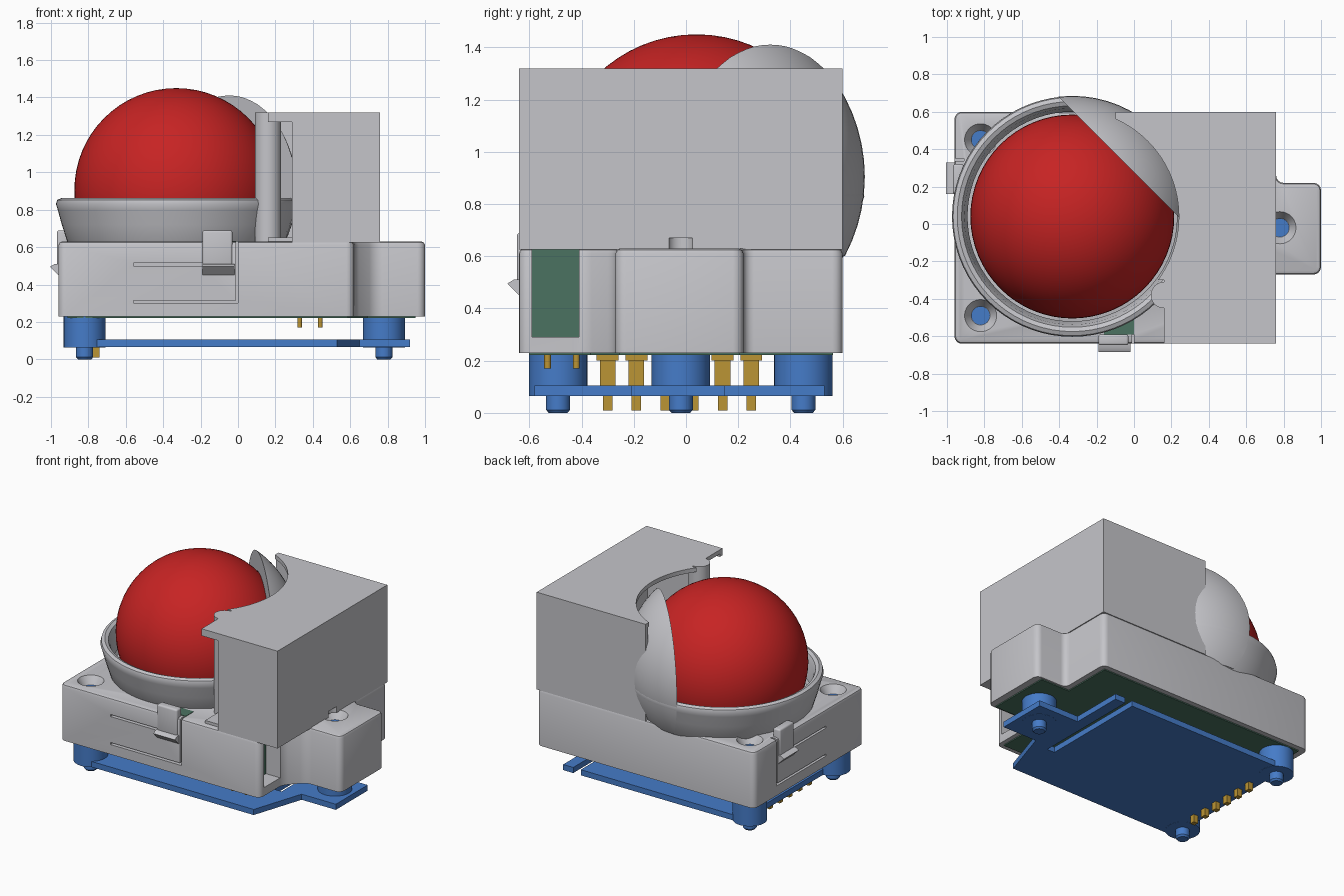
import bpy, bmesh, math
from mathutils import Vector, Matrix

cube = bpy.data.objects.get("Cube")
if cube:
    bpy.data.objects.remove(cube, do_unlink=True)


def material(name, rgb):
    m = bpy.data.materials.new(name)
    m.use_nodes = True
    m.diffuse_color = (*rgb, 1)
    m.node_tree.nodes["Principled BSDF"].inputs["Base Color"].default_value = (*rgb, 1)
    return m


GREY = material("light grey plastic", (0.56, 0.56, 0.59))
RED = material("red ball", (0.57, 0.017, 0.017))
BLUE = material("blue board", (0.06, 0.2, 0.58))
GREEN = material("dark green board", (0.07, 0.17, 0.12))
GOLD = material("gold pin", (0.5, 0.3, 0.035))
parts = []


def finish(bm, name, mat):
    bmesh.ops.recalc_face_normals(bm, faces=bm.faces)
    mesh = bpy.data.meshes.new(name)
    bm.to_mesh(mesh)
    bm.free()
    ob = bpy.data.objects.new(name, mesh)
    bpy.context.collection.objects.link(ob)
    mesh.materials.append(mat)
    parts.append(ob)
    return ob


def box(name, mat, x, y, z, bevel=0):
    bm = bmesh.new()
    bmesh.ops.create_cube(bm, size=1)
    for v in bm.verts:
        for i, (lo, hi) in enumerate((x, y, z)):
            v.co[i] = lo if v.co[i] < 0 else hi
    if bevel:
        bmesh.ops.bevel(bm, geom=bm.edges[:], offset=bevel, segments=3, affect='EDGES', profile=0.5)
    return finish(bm, name, mat)


def cylinder(name, mat, x, y, z, r, top=None, sides=40):
    bm = bmesh.new()
    bmesh.ops.create_cone(bm, cap_ends=True, segments=sides, radius1=r,
                          radius2=r if top is None else top, depth=z[1] - z[0],
                          matrix=Matrix.Translation((x, y, sum(z) / 2)))
    return finish(bm, name, mat)


def prism(name, mat, outline, z, corner=0, chamfer=0):
    bm = bmesh.new()
    face = bm.faces.new([bm.verts.new((x, y, z[0])) for x, y in outline])
    new = bmesh.ops.extrude_face_region(bm, geom=[face])["geom"]
    for v in new:
        if isinstance(v, bmesh.types.BMVert):
            v.co.z = z[1]
    if corner:
        upright = [e for e in bm.edges if abs(e.verts[0].co.z - e.verts[1].co.z) > 0.01]
        bmesh.ops.bevel(bm, geom=upright, offset=corner, segments=4, affect='EDGES', profile=0.5)
    if chamfer:
        rim = [e for e in bm.edges if all(v.co.z > z[1] - 0.001 for v in e.verts)]
        bmesh.ops.bevel(bm, geom=rim, offset=chamfer, segments=2, affect='EDGES', profile=0.5)
    return finish(bm, name, mat)


def cut(target, cutter):
    mod = target.modifiers.new("cut", 'BOOLEAN')
    mod.operation, mod.solver, mod.object = 'DIFFERENCE', 'EXACT', cutter
    bpy.context.view_layer.objects.active = target
    bpy.ops.object.modifier_apply(modifier=mod.name)
    parts.remove(cutter)
    bpy.data.objects.remove(cutter, do_unlink=True)


CX, CY, CZ = -0.33, 0.04, 0.905
mounts = [(-0.82, -0.49), (-0.82, 0.45), (0.78, -0.02)]

# Base housing with side lug and slanted notch
outline = [(-0.96, -0.64), (0.62, -0.64), (0.62, -0.39), (0.73, -0.27), (1, -0.27),
           (1, 0.22), (0.76, 0.22), (0.76, 0.6), (-0.96, 0.6)]
base = prism("base_housing", GREY, outline, (0.23, 0.63), 0.04, 0.02)
cut(base, box("cavity", GREY, (0.5, 0.8), (-0.59, -0.41), (0.29, 0.7)))
for x, y in mounts:
    cut(base, cylinder("countersink", GREY, x, y, (0.57, 0.632), 0.05, 0.087))
box("side_board", GREEN, (0.5, 0.508), (-0.59, -0.41), (0.29, 0.625))
prism("underside_board", GREEN, [(x * 0.95, y * 0.94) for x, y in outline], (0.222, 0.235))
box("top_board_patch", GREEN, (-0.16, 0), (-0.59, -0.5), (0.626, 0.633))


# Snap clips and the slots that free their arms, on the front and the far side
def place(side, s, out):
    return (-(out + 0.32), s + 0.35) if side else (s, -out)


def span(side, s, out):
    a, b = place(side, s[0], out[0]), place(side, s[1], out[1])
    return [tuple(sorted(p)) for p in zip(a, b)]


for side, name in enumerate(("front", "right")):
    for s, z in (((-0.56, -0.19), (0.5, 0.515)), ((-0.56, 0), (0.3, 0.315)),
                 ((-0.012, 0), (0.3, 0.66))):
        cut(base, box("slot", GREY, *span(side, s, (0.59, 0.7)), z))
    box(name + "_clip_tab", GREY, *span(side, (-0.19, -0.03), (0.59, 0.648)), (0.48, 0.69), 0.012)
    bm = bmesh.new()
    ends = []
    for s in (-0.19, -0.02):
        ends.append([bm.verts.new((*place(side, s, out), z))
                     for out, z in ((0.62, 0.51), (0.66, 0.51), (0.685, 0.495), (0.64, 0.45), (0.62, 0.45))])
        bm.faces.new(ends[-1])
    for i in range(5):
        j = (i + 1) % 5
        bm.faces.new((ends[0][i], ends[0][j], ends[1][j], ends[1][i]))
    finish(bm, name + "_clip_hook", GREY)

# Ball
bm = bmesh.new()
bmesh.ops.create_uvsphere(bm, u_segments=64, v_segments=32, radius=0.545,
                          matrix=Matrix.Translation((CX, CY, CZ)))
finish(bm, "ball", RED)

# Bowl with rounded rim
bm = bmesh.new()
profile = [(0.5, 0.5), (0.583, 0.63), (0.612, 0.72), (0.634, 0.8), (0.643, 0.83), (0.637, 0.852),
           (0.615, 0.862), (0.592, 0.852), (0.578, 0.82), (0.56, 0.7)]
pts = [bm.verts.new((CX + r, CY, z)) for r, z in profile]
edges = [bm.edges.new(p) for p in zip(pts, pts[1:])]
bmesh.ops.spin(bm, geom=pts + edges, cent=(CX, CY, 0), axis=(0, 0, 1),
               angle=2 * math.pi, steps=72, use_merge=True)
bmesh.ops.remove_doubles(bm, verts=bm.verts, dist=0.0005)
finish(bm, "bowl", GREY)

# Dome segment behind the ball, sliced by a diagonal upright plane
bm = bmesh.new()
bmesh.ops.create_uvsphere(bm, u_segments=64, v_segments=32, radius=0.645,
                          matrix=Matrix.Translation((CX, CY, CZ)))
normal = Vector((1, 1, 0)).normalized()
for point, direction in ((Vector((CX, CY, 0)) + normal * 0.4, -normal),
                         (Vector((0, 0, 0.6)), Vector((0, 0, -1)))):
    cutting = bmesh.ops.bisect_plane(bm, geom=bm.verts[:] + bm.edges[:] + bm.faces[:],
                                     plane_co=point, plane_no=direction, clear_outer=True)
    rim = [e for e in cutting["geom_cut"] if isinstance(e, bmesh.types.BMEdge)]
    bmesh.ops.holes_fill(bm, edges=rim, sides=0)
finish(bm, "dome_segment", GREY)

# Hollow cover with round cutout for the ball
cover = box("cover", GREY, (-0.1, 0.76), (-0.64, 0.6), (0.625, 1.32))
cut(cover, box("hollow", GREY, (-0.2, 0.73), (-0.61, 0.57), (0.65, 1.29)))
cut(cover, box("front_opening", GREY, (-0.2, 0.29), (-0.7, -0.6), (0.6, 1.27)))
cut(cover, box("front_corner", GREY, (-0.2, 0.16), (-0.7, -0.3), (0.6, 1.4)))
cut(cover, cylinder("ball_cutout", GREY, CX, CY, (0.6, 1.4), 0.57, sides=72))
cut(cover, cylinder("screw_notch", GREY, 0.78, -0.02, (0.6, 0.67), 0.05))
cylinder("cover_column", GREY, 0.16, -0.38, (0.6, 1.32), 0.07)

# Blue bottom plate with slotted arm
prism("bottom_plate", BLUE,
      [(-0.82, -0.58), (0.53, -0.58), (0.65, -0.21), (0.92, -0.21), (0.92, 0.15), (0.6, 0.15),
       (0.6, 0.53), (0.52, 0.53), (0.52, -0.25), (0.46, -0.25), (0.46, 0.53), (-0.82, 0.53)],
      (0.065, 0.105))

# Standoffs, pegs and screw ends
for i, (x, y) in enumerate(mounts, 1):
    cylinder(f"standoff_{i}", BLUE, x, y, (0.064, 0.24), 0.112)
    cylinder(f"peg_{i}", BLUE, x, y, (0.012, 0.07), 0.046)
    cylinder(f"peg_tip_{i}", BLUE, x, y, (0, 0.012), 0.036, 0.046)
    cylinder(f"screw_end_{i}", BLUE, x, y, (0.56, 0.576), 0.049)

# Header pins and small contact pins
for i in range(6):
    y = -0.3 + 0.11 * i
    box(f"header_body_{i + 1}", GOLD, (-0.79, -0.73), (y - 0.03, y + 0.03), (0.1, 0.2))
    box(f"header_flange_{i + 1}", GOLD, (-0.8, -0.72), (y - 0.042, y + 0.042), (0.2, 0.225))
    box(f"header_pin_{i + 1}", GOLD, (-0.775, -0.74), (y - 0.018, y + 0.018), (0.01, 0.1))
for x in (0.33, 0.44):
    for y in (-0.53, -0.42):
        cylinder("contact_pin", GOLD, x, y, (0.17, 0.23), 0.013, sides=16)

# Smooth shading with sharp edges kept
bpy.ops.object.select_all(action='DESELECT')
for ob in parts:
    ob.select_set(True)
bpy.context.view_layer.objects.active = parts[0]
bpy.ops.object.shade_smooth_by_angle(angle=math.radians(35))
